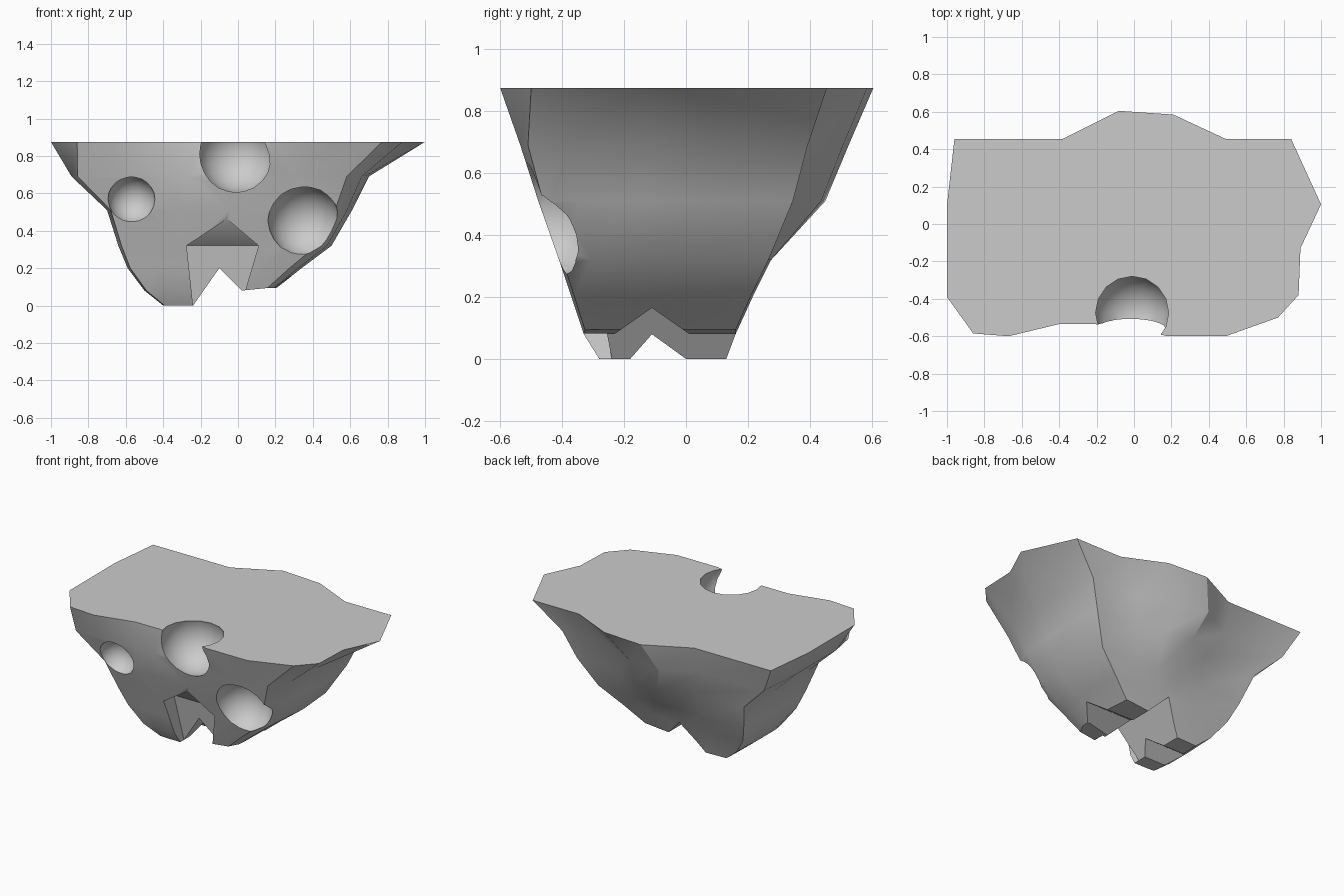
import bpy, bmesh
from mathutils import Vector

if "Cube" in bpy.data.objects:
    bpy.data.objects.remove(bpy.data.objects["Cube"])

# Outline of the flat top, counter-clockwise from the front left
OUTLINE = [(-.86, -.585), (-.67, -.60), (-.40, -.535), (-.21, -.535), (.0, -.56), (.18, -.60),
           (.49, -.60), (.77, -.50), (.88, -.38), (.89, -.13), (1, .105), (.84, .455),
           (.49, .455), (.21, .585), (-.08, .605), (-.38, .455), (-.96, .455), (-1, .1), (-1, -.39)]
# Boxier outline that the lower layers tend towards
LOWER = [(-.97, -.59), (-.67, -.60), (-.40, -.60), (-.21, -.60), (.0, -.60), (.18, -.60),
         (.55, -.60), (.86, -.58), (.96, -.42), (.98, -.13), (1, .105), (.96, .59),
         (.49, .605), (.21, .605), (-.08, .605), (-.38, .605), (-.97, .59), (-1, .1), (-1, -.39)]
# Layers: z, x min, x max, y min, y max, boxiness of sides and front, boxiness of back
LAYERS = [(0, -.40, .06, -.28, .13, 1, 1), (.08, -.50, .19, -.33, .16, 1, 1),
          (.20, -.59, .34, -.37, .215, 1, 1), (.32, -.64, .50, -.41, .275, 1, 1),
          (.51, -.70, .61, -.477, .45, 1, .1), (.69, -.89, .70, -.535, .525, .9, 0),
          (.875, -1, 1, -.60, .605, 0, 0)]


def new_object(name, bm):
    bmesh.ops.recalc_face_normals(bm, faces=bm.faces)
    mesh = bpy.data.meshes.new(name)
    bm.to_mesh(mesh)
    bm.free()
    ob = bpy.data.objects.new(name, mesh)
    bpy.context.collection.objects.link(ob)
    return ob


def hull(name, points):
    bm = bmesh.new()
    for p in points:
        bm.verts.new(p)
    bmesh.ops.convex_hull(bm, input=bm.verts)
    return new_object(name, bm)


def prism(name, profile, axis, lo, hi):
    """Extrude a 2D profile (side coordinate, z) along x or y."""
    bm = bmesh.new()
    place = (lambda a, z, d: (d, a, z)) if axis == 'x' else (lambda a, z, d: (a, d, z))
    face = bm.faces.new([bm.verts.new(place(a, z, lo)) for a, z in profile])
    ext = bmesh.ops.extrude_face_region(bm, geom=[face])
    move = Vector(place(0, 0, hi - lo))
    bmesh.ops.translate(bm, vec=move, verts=[v for v in ext['geom'] if isinstance(v, bmesh.types.BMVert)])
    bm.faces.ensure_lookup_table()
    return new_object(name, bm)


def ball(name, centre, radius):
    bm = bmesh.new()
    bmesh.ops.create_uvsphere(bm, u_segments=16, v_segments=12, radius=radius)
    bmesh.ops.translate(bm, vec=centre, verts=bm.verts)
    return new_object(name, bm)


# Rock body lofted through the layers
bm = bmesh.new()
rings = []
for z, x0, x1, y0, y1, side, back in LAYERS:
    ring = []
    for top, low in zip(OUTLINE, LOWER):
        x = top[0] + (low[0] - top[0]) * side
        y = top[1] + (low[1] - top[1]) * (back if top[1] > .2 else side)
        ring.append(bm.verts.new((x0 + (x1 - x0) * (x + 1) / 2, y0 + (y1 - y0) * (y + .6) / 1.205, z)))
    rings.append(ring)
n = len(OUTLINE)
for a, b in zip(rings, rings[1:]):
    for i in range(n):
        bm.faces.new((a[i], a[(i + 1) % n], b[(i + 1) % n], b[i]))
bm.faces.new(rings[0])
bm.faces.new(rings[-1])
rock = new_object("rock_body", bm)

cutters = [
    # Gap between the two feet, and the raised right foot
    prism("foot_gap", [(-.24, -.05), (-.24, 0), (-.10, .20), (.02, .08), (.17, .095),
                       (.8, .095), (.8, -.05)], 'y', -1, 1),
    # Notches across the feet
    prism("left_notch", [(-.198, -.02), (-.11, .08), (.028, -.02)], 'x', -1, -.10),
    prism("right_notch", [(-.26, .06), (-.11, .165), (.04, .06)], 'x', -.10, 1),
    # Gabled front recess
    hull("front_recess", [(-.06, -.462, .463), (-.06, -.8, .463),
                          (-.275, -.3, .32), (.11, -.3, .32), (-.275, -.8, .32), (.11, -.8, .32),
                          (-.235, -.23, -.05), (.0, -.23, -.05), (-.235, -.8, -.05), (.0, -.8, -.05)]),
    # Round eye sockets
    ball("middle_socket", (-.01, -.475, .81), .207),
    ball("right_socket", (.352, -.46, .45), .193),
    ball("left_socket", (-.57, -.50, .565), .127),
]
for c in cutters:
    c.hide_render = True
    mod = rock.modifiers.new(c.name, 'BOOLEAN')
    mod.object, mod.operation, mod.solver = c, 'DIFFERENCE', 'EXACT'

# Bake the cuts and clear the helpers
deps = bpy.context.evaluated_depsgraph_get()
mesh = bpy.data.meshes.new_from_object(rock.evaluated_get(deps))
rock.modifiers.clear()
rock.data = mesh
for c in cutters:
    bpy.data.objects.remove(c)

bpy.ops.object.select_all(action='DESELECT')
rock.select_set(True)
bpy.context.view_layer.objects.active = rock
bpy.ops.object.shade_smooth_by_angle(angle=0.52)
